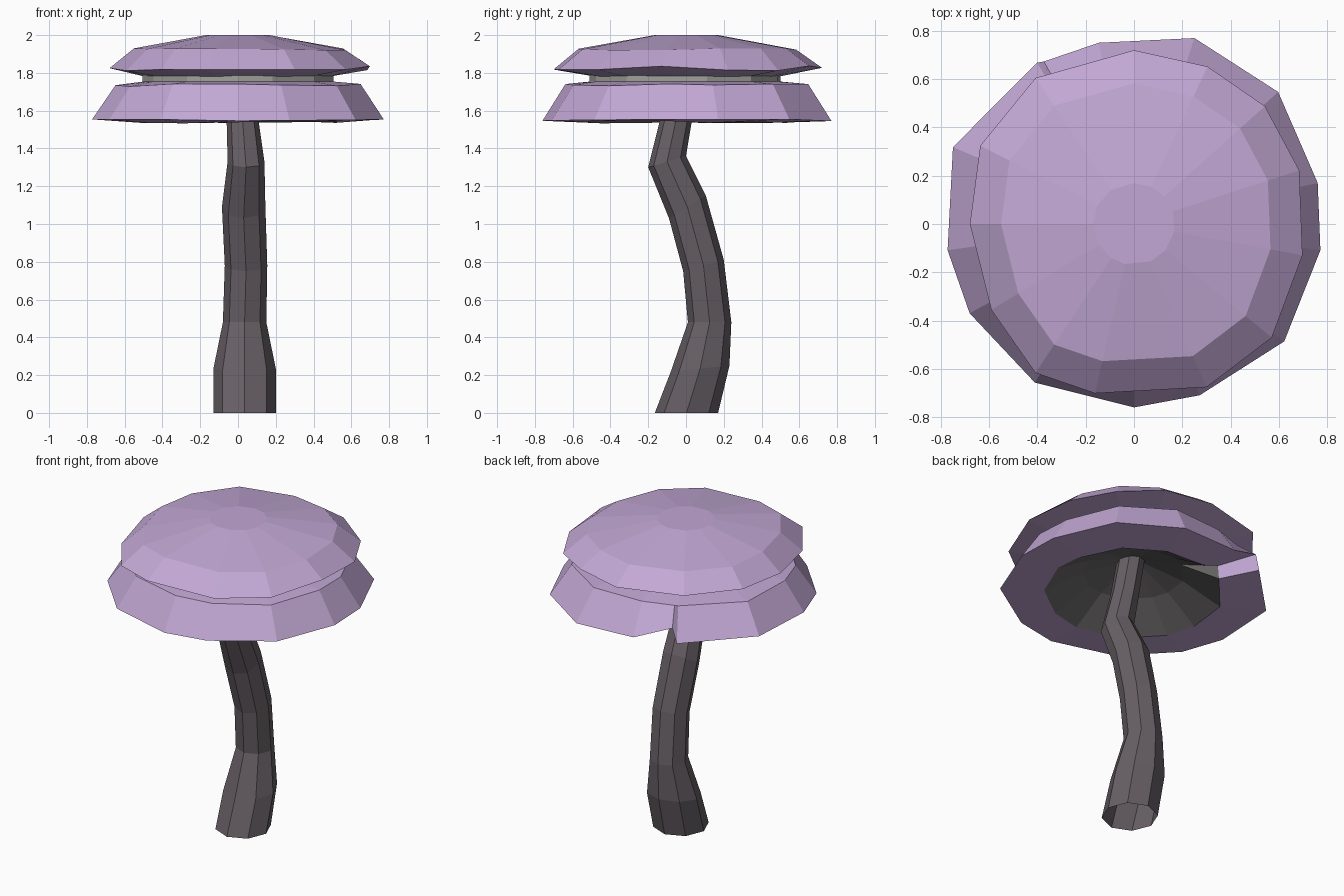
import bpy, bmesh, random
from math import sin, cos, radians, pi

if "Cube" in bpy.data.objects:
    bpy.data.objects.remove(bpy.data.objects["Cube"])

random.seed(4)


def material(name, rgb):
    m = bpy.data.materials.new(name)
    m.diffuse_color = (*rgb, 1)
    m.use_nodes = True
    m.node_tree.nodes["Principled BSDF"].inputs["Base Color"].default_value = m.diffuse_color
    return m


def loft(name, rings, mat=None, cap_end=False):
    """Skin a list of closed rings (counter-clockwise, outside faces out)."""
    bm = bmesh.new()
    rows = [[bm.verts.new(p) for p in ring] for ring in rings]
    n = len(rows[0])
    for a, b in zip(rows, rows[1:]):
        for i in range(n):
            j = (i + 1) % n
            bm.faces.new((a[i], a[j], b[j], b[i]))
    if cap_end:
        c = bm.verts.new((0, 0, rings[-1][0][2]))
        for i in range(n):
            bm.faces.new((rows[-1][i], rows[-1][(i + 1) % n], c))
    me = bpy.data.meshes.new(name)
    bm.to_mesh(me)
    bm.free()
    ob = bpy.data.objects.new(name, me)
    bpy.context.collection.objects.link(ob)
    if mat:
        me.materials.append(mat)
    return ob


def ring(angles, radii, z, jitter=0.0, raise_last=0.0):
    if not isinstance(radii, (list, tuple)):
        radii = [radii] * len(angles)
    pts = []
    for k, (a, r) in enumerate(zip(angles, radii)):
        dz = random.uniform(-jitter, jitter)
        if k == len(angles) - 1:
            dz += raise_last
        pts.append((r * cos(radians(a)), r * sin(radians(a)), z + dz))
    return pts


purple = material("cap_purple", (0.54, 0.39, 0.66))
dark = material("stem_dark", (0.135, 0.115, 0.13))
gill = material("gill_grey", (0.15, 0.14, 0.14))
pale = material("neck_grey", (0.36, 0.36, 0.33))

# Stem: bent, tilted eight-sided rings (x min, x max, front y, front z, back y, back z)
STEM = [(-.13, .20, -.165, 0, .17, 0),
        (-.13, .20, -.08, .22, .23, .25),
        (-.08, .15, .01, .48, .24, .48),
        (-.07, .155, -.015, .75, .20, .81),
        (-.085, .145, -.09, 1.03, .105, 1.15),
        (-.055, .14, -.20, 1.30, 0, 1.36),
        (-.06, .11, -.14, 1.54, .03, 1.54),
        (-.06, .10, -.09, 1.76, .08, 1.76)]
rings = []
for x0, x1, y0, z0, y1, z1 in STEM:
    row = []
    for k in range(8):
        c, s = cos(k * pi / 4), sin(k * pi / 4)
        row.append(((x0 + x1) / 2 + c * (x1 - x0) / 2,
                    (y0 + y1) / 2 + s * (y1 - y0) / 2,
                    (z0 + z1) / 2 + s * (z1 - z0) / 2))
    rings.append(row)
loft("stem", rings, dark)

# Lower cap tier: irregular rim with a torn step where the last column meets the first
LOW_A = [121, 157, 188, 208.5, 238, 270, 291, 322, 352, 372.6, 402.5, 432, 461, 479]
LOW_R = [.78, .815, .78, .775, .775, .76, .76, .79, .78, .78, .81, .81, .765, .77]
lip = ring(LOW_A, .53, 1.54, .008, .08)
loft("lower_cap", [
    lip,
    ring(LOW_A, LOW_R, 1.55, .006, .09),
    ring(LOW_A, [r * .84 for r in LOW_R], 1.735, .008),
    ring(LOW_A, .50, 1.755)], purple)

# Gills: hollow cone under the cap, rising to the stem top
loft("gills", [ring(LOW_A, .06, 1.75), ring(LOW_A, .30, 1.67), lip], gill)

# Neck band between the tiers
loft("neck", [ring(LOW_A, .51, 1.75), ring(LOW_A, .51, 1.79)], pale)

# Upper cap tier
UP_A = [124, 153, 180, 211, 236.5, 257, 294, 320.5, 349.5, 378, 402, 425, 450]
UP_R = [.73, .715, .68, .69, .74, .72, .74, .74, .71, .72, .73, .72, .72]
loft("upper_cap", [
    ring(UP_A, .49, 1.78),
    ring(UP_A, UP_R, 1.825, .014),
    ring(UP_A, [r * .81 for r in UP_R], 1.925, .006),
    ring(UP_A, .17, 2.0)], purple, cap_end=True)
